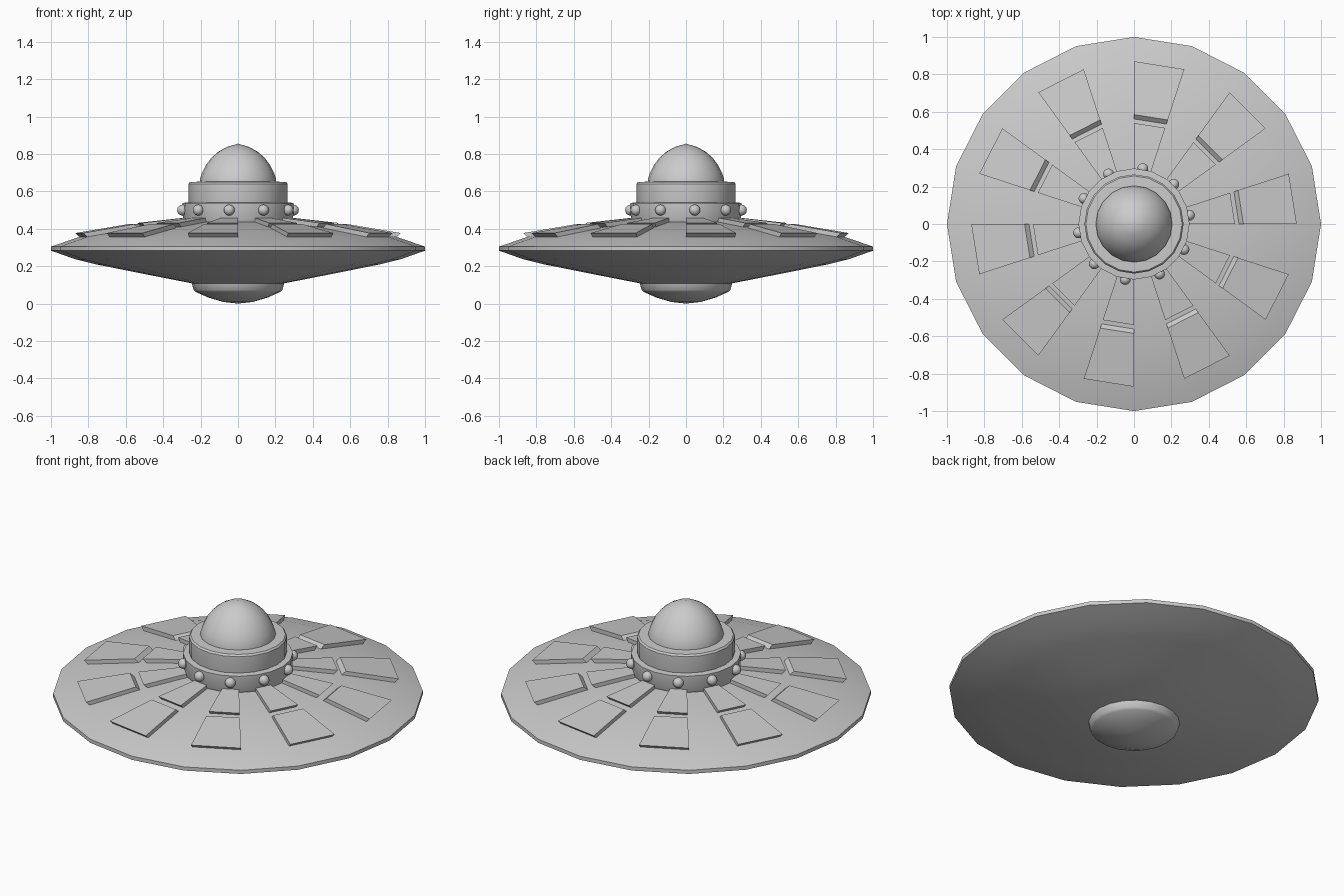
import bpy, bmesh, math

if "Cube" in bpy.data.objects:
    bpy.data.objects.remove(bpy.data.objects["Cube"])

SIDES = 20
STEP = math.tau / SIDES


def finish(name, bm, angle):
    bmesh.ops.recalc_face_normals(bm, faces=bm.faces)
    me = bpy.data.meshes.new(name)
    bm.to_mesh(me)
    bm.free()
    ob = bpy.data.objects.new(name, me)
    bpy.context.collection.objects.link(ob)
    bpy.ops.object.select_all(action='DESELECT')
    bpy.context.view_layer.objects.active = ob
    ob.select_set(True)
    if angle:
        bpy.ops.object.shade_smooth_by_angle(angle=math.radians(angle))
    return ob


def polar(r, a, z):
    return (r * math.cos(a), r * math.sin(a), z)


def lathe(name, profile, angle=30):
    """Revolve (radius, z) points; open ends are closed by a flat cap."""
    bm = bmesh.new()
    rings = []
    for r, z in profile:
        n = 1 if r == 0 else SIDES
        rings.append([bm.verts.new(polar(r, i * STEP, z)) for i in range(n)])
    for a, b in zip(rings, rings[1:]):
        for i in range(SIDES):
            j = (i + 1) % SIDES
            quad = [a[i % len(a)], a[j % len(a)], b[j % len(b)], b[i % len(b)]]
            bm.faces.new(list(dict.fromkeys(quad)))
    for ring in (rings[0], rings[-1]):
        if len(ring) > 1:
            bm.faces.new(ring)
    return finish(name, bm, angle)


def panels(name, section):
    """Ten wedge slabs, one on every other hull facet."""
    bm = bmesh.new()
    for k in range(0, SIDES, 2):
        a, b = [[bm.verts.new(polar(r, (k + s) * STEP, z)) for r, z in section]
                for s in (0, 1)]
        bm.faces.new(a)
        bm.faces.new(b[::-1])
        for i in range(4):
            j = (i + 1) % 4
            bm.faces.new([a[i], b[i], b[j], a[j]])
    return finish(name, bm, 0)


# Saucer hull
lathe("saucer_hull", [(0.24, 0.107), (0.5, 0.158), (0.76, 0.21), (0.87, 0.237),
                      (1.0, 0.283), (1.0, 0.305), (0.845, 0.357),
                      (0.56, 0.405), (0.28, 0.438)])

# Bottom pod
lathe("bottom_pod", [(0, 0.0), (0.08, 0.009), (0.16, 0.033), (0.225, 0.062),
                     (0.237, 0.072), (0.247, 0.107), (0.24, 0.12)], 35)

# Raised deck panels with slanted ends
panels("outer_panels", [(0.843, 0.352), (0.87, 0.377), (0.585, 0.425), (0.556, 0.4)])
panels("inner_panels", [(0.513, 0.405), (0.54, 0.431), (0.28, 0.46), (0.28, 0.43)])

# Neck and collar
lathe("neck", [(0.285, 0.43), (0.295, 0.45), (0.297, 0.538), (0.25, 0.543)])
lathe("collar", [(0.262, 0.535), (0.265, 0.55), (0.265, 0.64), (0.257, 0.65),
                 (0.205, 0.652)])

# Cockpit dome
lathe("dome", [(0.205, 0.648), (0.203, 0.667), (0.192, 0.70), (0.172, 0.74),
               (0.14, 0.782), (0.105, 0.812), (0.06, 0.837), (0, 0.855)], 60)

# Lights around the neck
bm = bmesh.new()
for k in range(10):
    geo = bmesh.ops.create_uvsphere(bm, u_segments=16, v_segments=10, radius=0.029)
    bmesh.ops.translate(bm, verts=geo["verts"], vec=polar(0.3, (2 * k + 0.5) * STEP, 0.5))
finish("neck_lights", bm, 60)
